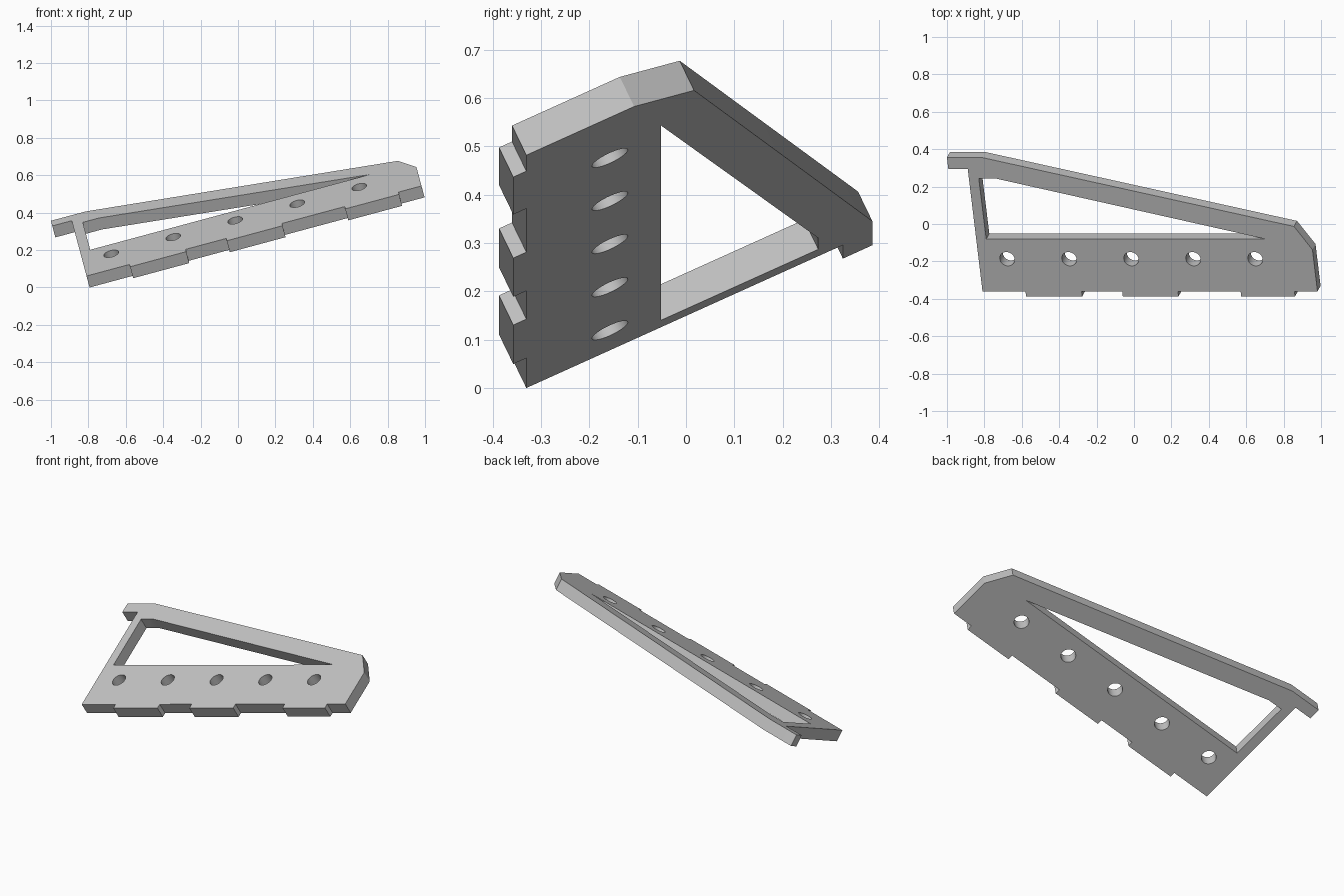
import bpy
import bmesh
from mathutils import Vector

cube = bpy.data.objects.get("Cube")
if cube:
    bpy.data.objects.remove(cube, do_unlink=True)

# Tilted plane of the plate's upper face
SLOPE_X, SLOPE_Y, HEIGHT = 0.269, 0.484, 0.453
THICKNESS = 0.07
NORMAL = Vector((-SLOPE_X, -SLOPE_Y, 1)).normalized()

grey = bpy.data.materials.new("plain grey")
grey.use_nodes = True
grey.diffuse_color = (0.55, 0.55, 0.55, 1)
grey.node_tree.nodes["Principled BSDF"].inputs["Base Color"].default_value = grey.diffuse_color


def on_plane(x, y):
    return Vector((x, y, HEIGHT + SLOPE_X * x + SLOPE_Y * y))


def prism(name, points, margin=0.0):
    """Extrude a closed loop on the plane through the plate thickness."""
    bm = bmesh.new()
    top = [bm.verts.new(p + NORMAL * margin) for p in points]
    face = bm.faces.new(top)
    result = bmesh.ops.extrude_face_region(bm, geom=[face], use_keep_orig=True)
    moved = [g for g in result["geom"] if isinstance(g, bmesh.types.BMVert)]
    bmesh.ops.translate(bm, verts=moved, vec=-NORMAL * (THICKNESS + 2 * margin))
    bmesh.ops.recalc_face_normals(bm, faces=bm.faces)
    mesh = bpy.data.meshes.new(name)
    bm.to_mesh(mesh)
    bm.free()
    mesh.materials.append(grey)
    obj = bpy.data.objects.new(name, mesh)
    bpy.context.collection.objects.link(obj)
    return obj


def cylinder(name, centre, radius):
    bpy.ops.mesh.primitive_cylinder_add(vertices=32, radius=radius, depth=4 * THICKNESS,
                                        location=centre - NORMAL * THICKNESS / 2)
    obj = bpy.context.object
    obj.name = name
    obj.rotation_mode = 'QUATERNION'
    obj.rotation_quaternion = NORMAL.to_track_quat('Z', 'Y')
    obj.data.materials.append(grey)
    return obj


# Plate outline: front edge with three tabs, then the slanted back and the hook
FRONT, TAB = -0.36, -0.387
outline = [(-0.81, FRONT)]
for left, right in ((-0.58, -0.28), (-0.063, 0.235), (0.57, 0.858)):
    outline += [(left, FRONT), (left + 0.003, TAB), (right + 0.003, TAB), (right, FRONT)]
outline += [(0.981, FRONT), (0.954, -0.137), (0.855, -0.013),
            (-0.815, 0.356), (-1.0, 0.356), (-0.993, 0.295), (-0.889, 0.295)]
plate = prism("bracket_plate", [on_plane(*p) for p in outline])

# Long triangular window and the row of bolt holes
window = [(-0.79, -0.081), (0.706, -0.081), (-0.743, 0.244), (-0.83, 0.244)]
cutters = [prism("window_cutter", [on_plane(*p) for p in window], 0.05)]
for i in range(5):
    cutters.append(cylinder("bolt_hole_cutter", on_plane(-0.678 + 0.3315 * i, -0.187), 0.041))

for cutter in cutters:
    cutter.hide_render = True
    cut = plate.modifiers.new("cut", 'BOOLEAN')
    cut.operation = 'DIFFERENCE'
    cut.solver = 'EXACT'
    cut.object = cutter

# Bake the cuts and drop the cutters
bpy.context.view_layer.update()
graph = bpy.context.evaluated_depsgraph_get()
baked = bpy.data.meshes.new_from_object(plate.evaluated_get(graph))
plate.modifiers.clear()
plate.data = baked
for cutter in cutters:
    bpy.data.objects.remove(cutter, do_unlink=True)

bpy.ops.object.select_all(action='DESELECT')
plate.select_set(True)
bpy.context.view_layer.objects.active = plate
bpy.ops.object.shade_smooth_by_angle()
